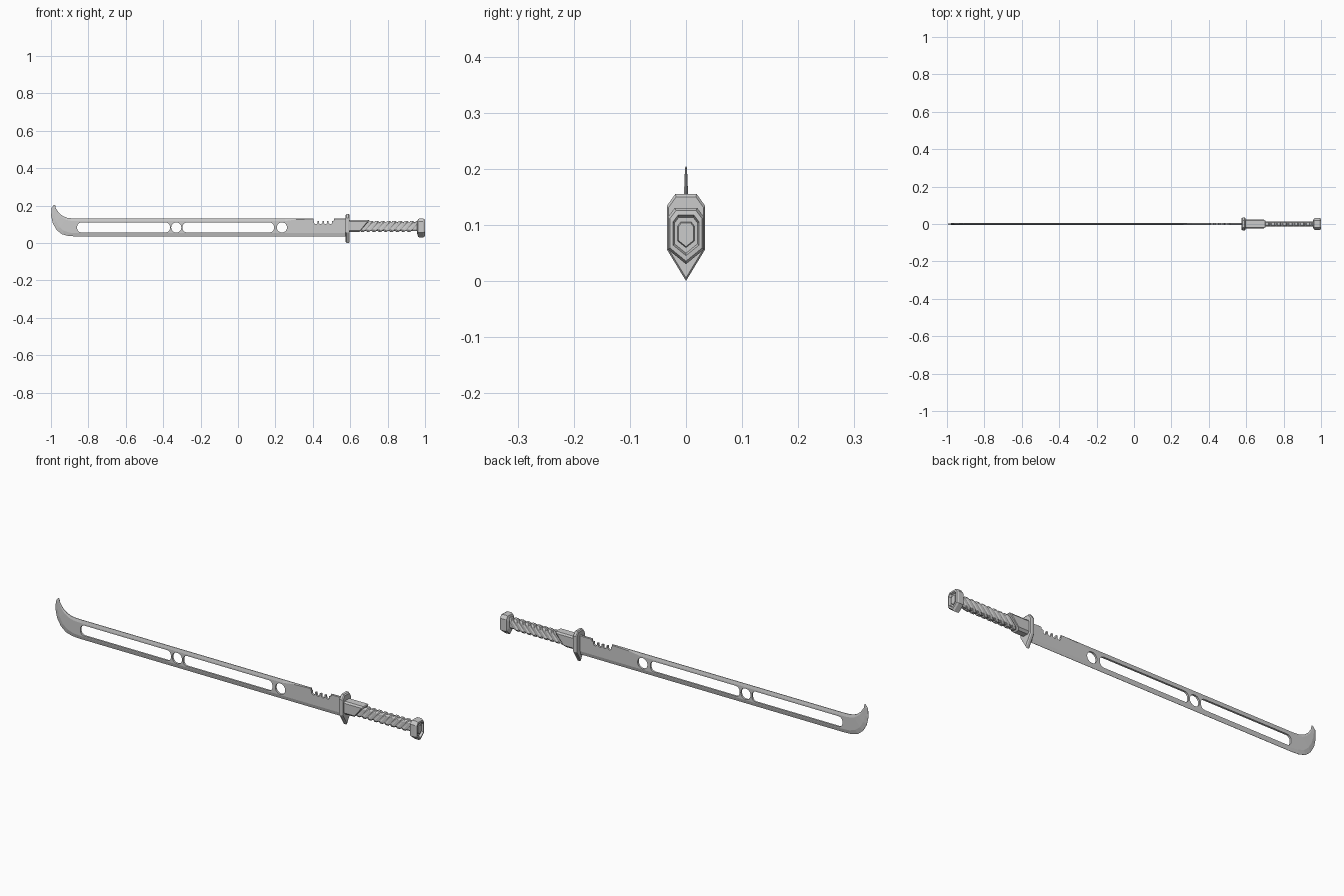
import bpy, bmesh, math

if "Cube" in bpy.data.objects:
    bpy.data.objects.remove(bpy.data.objects["Cube"])


def loft(name, rings):
    """Skin equal-length rings of points and cap both ends."""
    bm = bmesh.new()
    vs = [[bm.verts.new(p) for p in r] for r in rings]
    n = len(rings[0])
    for a, b in zip(vs, vs[1:]):
        for i in range(n):
            j = (i + 1) % n
            bm.faces.new((a[i], a[j], b[j], b[i]))
    bm.faces.new(vs[0])
    bm.faces.new(vs[-1])
    bmesh.ops.recalc_face_normals(bm, faces=bm.faces)
    me = bpy.data.meshes.new(name)
    bm.to_mesh(me)
    bm.free()
    ob = bpy.data.objects.new(name, me)
    bpy.context.collection.objects.link(ob)
    return ob


def mirrored(half):
    """Close a half outline (y, z) listed bottom to top across y = 0."""
    return half + [(-y, z) for y, z in reversed(half) if y > 0]


def sheared(name, outline, zc, steps):
    """Loft an outline along x with (x, slant, scale) at each step."""
    return loft(name, [[(x + k * (z - zc), y * s, zc + (z - zc) * s)
                        for y, z in outline] for x, k, s in steps])


def cut(target, x0, x1, z0, z1, r):
    """Cut a rounded slot through the blade."""
    pts = []
    for k, (cx, cz) in enumerate([(x1 - r, z1 - r), (x0 + r, z1 - r),
                                  (x0 + r, z0 + r), (x1 - r, z0 + r)]):
        for i in range(7):
            a = math.pi / 2 * (k + (i + 0.05) / 6.1)
            pts.append((cx + r * math.cos(a), cz + r * math.sin(a)))
    c = loft("slot_cutter", [[(x, y, z) for x, z in pts] for y in (-0.05, 0.05)])
    c.hide_render = True
    m = target.modifiers.new("slot", 'BOOLEAN')
    m.operation, m.solver, m.object = 'DIFFERENCE', 'EXACT', c
    bpy.context.view_layer.objects.active = target
    bpy.ops.object.modifier_apply(modifier=m.name)
    bpy.data.objects.remove(c)


# Blade: lower edge point, upper edge point, lower/upper bevel share, half thickness
stations = [
    (-0.984, 0.204, -0.978, 0.204, .35, .2, .0012),
    (-0.997, 0.188, -0.974, 0.185, .35, .2, .0025),
    (-0.999, 0.145, -0.957, 0.160, .35, .15, .0035),
    (-0.990, 0.105, -0.936, 0.144, .30, .15, .0045),
    (-0.970, 0.070, -0.914, 0.135, .25, .15, .005),
    (-0.942, 0.047, -0.892, 0.132, .22, .15, .005),
    (-0.905, 0.037, -0.870, 0.131, .19, .15, .005),
    (-0.860, 0.035, -0.850, 0.131, .18, .15, .005),
    (0.250, 0.035, 0.250, 0.131, .18, .15, .005),
    (0.290, 0.035, 0.310, 0.131, .18, .06, .005),
    (0.330, 0.035, 0.390, 0.131, .18, .03, .005),
    (0.580, 0.035, 0.580, 0.131, .18, .03, .005),
]
rings = []
for lx, lz, ux, uz, bl, bu, t in stations:
    side = [(0, t * .15), (bl, t), (1 - bu, t), (1, t * .3)]
    ring = side + [(f, -y) for f, y in reversed(side)]
    rings.append([(lx + (ux - lx) * f, y, lz + (uz - lz) * f) for f, y in ring])
blade = loft("blade", rings)

# Long slots, round holes, and saw notches in the spine
for x0, x1 in ((-0.86, -0.364), (-0.297, 0.192)):
    cut(blade, x0, x1, 0.057, 0.109, 0.022)
for x in (-0.33, 0.235):
    cut(blade, x - .027, x + .027, 0.056, 0.110, 0.0265)
cut(blade, 0.403, 0.512, 0.118, 0.16, 0.003)
for i in range(4):
    x = 0.416 + i * 0.026
    cut(blade, x - .009, x + .009, 0.101, 0.129, 0.0085)

# Guard: flat top, pointed bottom
guard = mirrored([(0, 0), (.034, .056), (.034, .134), (.019, .155)])
sheared("guard", guard, 0.08,
        [(.576, 0, .93), (.58, 0, 1), (.592, 0, 1), (.597, 0, .93)])

# Collar with slanted rear end
collar = mirrored([(.014, .058), (.024, .068), (.024, .116), (.018, .124)])
sheared("collar", collar, 0.09, [(.595, 0, 1), (.672, .8, 1), (.676, .8, .9)])

# Grip core and slanted wrap bands
grip = mirrored([(.008, .060), (.0145, .070), (.0145, .108), (.008, .118)])
sheared("grip_core", grip, 0.089, [(.62, 0, .84), (.967, 0, .84)])
for i in range(9):
    x = 0.676 + i * 0.0312
    sheared(f"grip_wrap_{i + 1}", grip, 0.089,
            [(x, .8, .82), (x + .005, .8, 1), (x + .02, .8, 1), (x + .025, .8, .82)])

# Pommel with stepped recess in the end
pommel = mirrored([(0, .030), (.032, .056), (.032, .114), (.02, .130)])
sheared("pommel", pommel, 0.084,
        [(.957, 0, .6), (.963, 0, .93), (.968, 0, 1), (.990, 0, 1), (.999, 0, .9),
         (1, 0, .72), (.990, 0, .64), (.990, 0, .46), (.995, 0, .42)])
